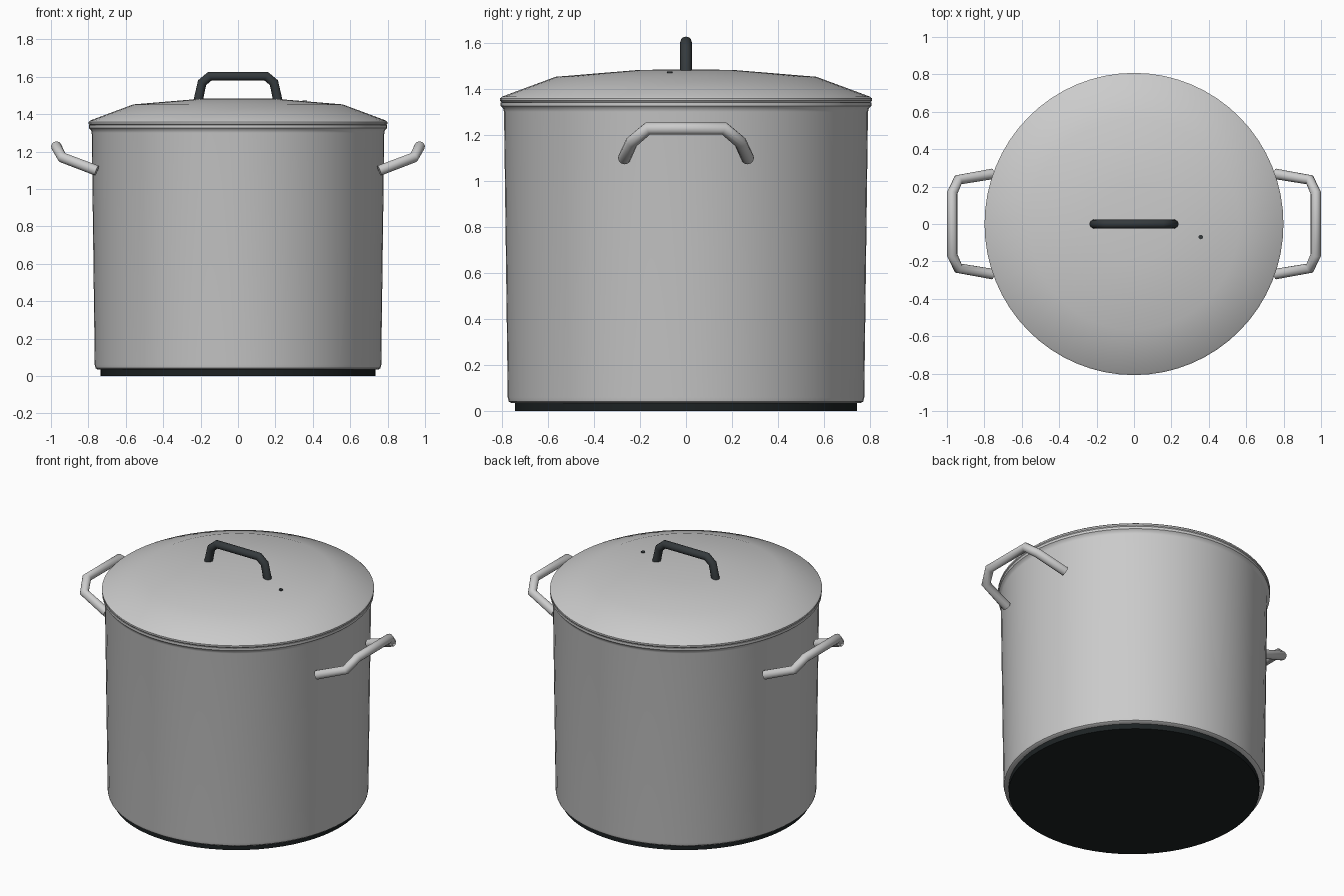
import bpy, bmesh, math

if "Cube" in bpy.data.objects:
    bpy.data.objects.remove(bpy.data.objects["Cube"])

SEG = 64
Y_SCALE = 1.011  # plan is very slightly wider front to back


def material(name, rgb):
    m = bpy.data.materials.new(name)
    m.diffuse_color = (*rgb, 1)
    m.use_nodes = True
    m.node_tree.nodes["Principled BSDF"].inputs["Base Color"].default_value = m.diffuse_color
    return m


def finish(ob, mat=None, angle=35):
    bpy.ops.object.select_all(action='DESELECT')
    ob.select_set(True)
    bpy.context.view_layer.objects.active = ob
    if mat:
        ob.data.materials.append(mat)
    bpy.ops.object.shade_smooth_by_angle(angle=math.radians(angle))
    return ob


def lathe(name, profile, mat=None, angle=35):
    """Spin an (r, z) profile around z."""
    bm = bmesh.new()
    vs = [bm.verts.new((r, 0, z)) for r, z in profile]
    es = [bm.edges.new(p) for p in zip(vs, vs[1:])]
    bmesh.ops.spin(bm, geom=vs + es, cent=(0, 0, 0), axis=(0, 0, 1),
                   angle=math.tau, steps=SEG)
    bmesh.ops.remove_doubles(bm, verts=bm.verts, dist=1e-4)
    for v in bm.verts:
        v.co.y *= Y_SCALE
    bmesh.ops.recalc_face_normals(bm, faces=bm.faces)
    me = bpy.data.meshes.new(name)
    bm.to_mesh(me)
    bm.free()
    ob = bpy.data.objects.new(name, me)
    bpy.context.collection.objects.link(ob)
    return finish(ob, mat, angle)


def tube(name, points, radius, mat=None):
    """Round bar along a cornered path, with flat ends."""
    cu = bpy.data.curves.new(name, 'CURVE')
    cu.dimensions = '3D'
    cu.bevel_depth = radius
    cu.bevel_resolution = 4
    cu.use_fill_caps = True
    sp = cu.splines.new('POLY')
    sp.points.add(len(points) - 1)
    for p, co in zip(sp.points, points):
        p.co = (*co, 1)
    ob = bpy.data.objects.new(name, cu)
    bpy.context.collection.objects.link(ob)
    bpy.ops.object.select_all(action='DESELECT')
    ob.select_set(True)
    bpy.context.view_layer.objects.active = ob
    bpy.ops.object.convert(target='MESH')
    return finish(bpy.context.object, mat, 50)


black = material("black_base", (0.012, 0.016, 0.017))
dark = material("dark_grip", (0.035, 0.042, 0.046))

# Dark base disc
lathe("base_disc", [(0, 0), (0.735, 0), (0.735, 0.036), (0, 0.036)], black)

# Hollow pot with a flared rim
lathe("pot_body", [
    (0, 0.034), (0.75, 0.034), (0.762, 0.042), (0.766, 0.06),
    (0.782, 1.30), (0.786, 1.315), (0.797, 1.325), (0.797, 1.341),
    (0.768, 1.341), (0.752, 0.06), (0.74, 0.05), (0, 0.05)])

# Shallow domed lid
lathe("lid", [
    (0, 1.484), (0.2, 1.482), (0.56, 1.452), (0.79, 1.366), (0.799, 1.358),
    (0.799, 1.348), (0.793, 1.341), (0.775, 1.341), (0.55, 1.437),
    (0.2, 1.467), (0, 1.469)])

# Lid grip
half = [(0.213, 0, 1.472), (0.192, 0, 1.568), (0.15, 0, 1.603)]
tube("lid_handle", [(-x, y, z) for x, y, z in half] + half[::-1], 0.025, dark)

# Two upswept side handles
arm = [(0.755, 0.268, 1.098), (0.94, 0.236, 1.168), (0.972, 0.165, 1.228)]
for side, s in (("left", -1), ("right", 1)):
    path = arm + [(x, -y, z) for x, y, z in arm[::-1]]
    tube(side + "_handle", [(s * x, y, z) for x, y, z in path], 0.028)

# Steam vent
bpy.ops.mesh.primitive_cylinder_add(vertices=16, radius=0.012, depth=0.02,
                                    location=(0.357, -0.07, 1.464))
vent = bpy.context.object
vent.name = "steam_vent"
finish(vent, dark)
